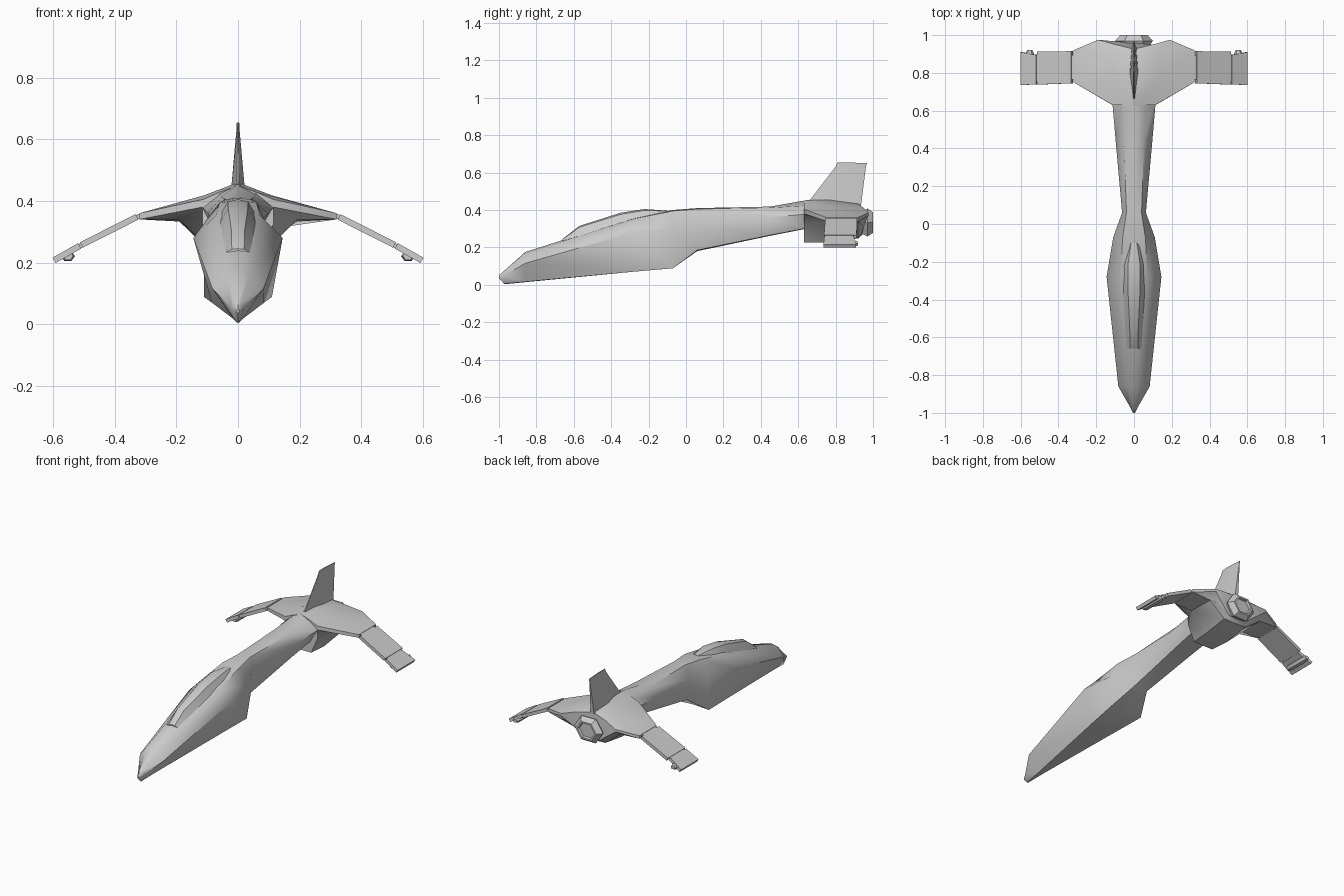
import bpy, bmesh, math

if "Cube" in bpy.data.objects:
    bpy.data.objects.remove(bpy.data.objects["Cube"])


def finish(name, bm, angle=35, mirror=False):
    bmesh.ops.remove_doubles(bm, verts=bm.verts, dist=0.0005)
    bmesh.ops.recalc_face_normals(bm, faces=bm.faces)
    me = bpy.data.meshes.new(name)
    bm.to_mesh(me)
    bm.free()
    ob = bpy.data.objects.new(name, me)
    bpy.context.collection.objects.link(ob)
    if mirror:
        ob.modifiers.new("Mirror", 'MIRROR')
    bpy.ops.object.select_all(action='DESELECT')
    ob.select_set(True)
    bpy.context.view_layer.objects.active = ob
    bpy.ops.object.shade_smooth_by_angle(angle=math.radians(angle))
    return ob


def loft(name, rings, angle=35, mirror=False):
    """Skin closed rings of (x, y, z) points and cap both ends."""
    bm = bmesh.new()
    vs = [[bm.verts.new(p) for p in r] for r in rings]
    n = len(rings[0])
    for a, b in zip(vs, vs[1:]):
        for i in range(n):
            j = (i + 1) % n
            bm.faces.new((a[i], a[j], b[j], b[i]))
    bm.faces.new(vs[0])
    bm.faces.new(vs[-1])
    return finish(name, bm, angle, mirror)


def both(y, half):
    """Close a half section (top centre to bottom centre) across x = 0."""
    pts = [(p[0], p[2] if len(p) > 2 else y, p[1]) for p in half]
    return pts + [(-x, yy, z) for x, yy, z in pts[-2:0:-1]]


def hexagon(cx, y, cz, r, sx=1.0):
    return [(cx + sx * r * math.cos(k * math.pi / 3), y,
             cz + r * math.sin(k * math.pi / 3)) for k in range(6)]


# Fuselage: pointed nose, deep belly with a step, slim neck
loft("fuselage", [
    both(-1.0, [(0, .05), (.003, .047), (.005, .042), (.003, .037), (0, .035)]),
    both(-.97, [(0, .077), (.010, .07), (.020, .05), (.004, .006), (0, .003)]),
    both(-.86, [(0, .175), (.038, .168), (.083, .115), (.014, .016), (0, .014)]),
    both(-.28, [(0, .36), (.072, .352), (.145, .28), (.085, .070), (0, .072)]),
    both(-.07, [(0, .40), (.060, .395), (.110, .29), (.110, .088), (0, .094)]),
    both(.06, [(0, .41), (.040, .405), (.063, .32), (.048, .185), (0, .18)]),
    both(.45, [(0, .418), (.053, .412), (.098, .36), (.062, .265), (0, .262)]),
    both(.66, [(0, .455), (.060, .425), (.116, .38), (.070, .305), (0, .303)]),
], 45)

# Canopy
loft("canopy", [
    both(-.66, [(0, .245), (.020, .243), (.038, .235), (0, .20)]),
    both(-.57, [(0, .315), (.022, .308), (.045, .262), (0, .22)]),
    both(-.35, [(0, .385), (.032, .376), (.060, .325), (0, .30)]),
    both(-.22, [(0, .405), (.033, .398), (.055, .360), (0, .33)]),
    both(-.10, [(0, .396), (.015, .394), (.030, .385), (0, .36)]),
], 35)

# Tail hub with the wing roots
loft("tail_hub", [
    both(.63, [(0, .45), (.06, .428), (.113, .405), (.115, .38),
               (.115, .325), (.07, .225), (0, .225)]),
    both(.75, [(0, .46), (.11, .418), (.32, .36), (.32, .34),
               (.19, .338), (.08, .225), (0, .225)]),
    both(.92, [(0, .435), (.11, .415), (.32, .36), (.32, .34),
               (.19, .333), (.08, .25), (0, .248)]),
    both(.95, [(0, .425, .925), (.10, .41, .95), (.19, .385, .975), (.19, .37, .975),
               (.11, .31, .95), (.06, .27, .94), (0, .265, .94)]),
], 35)

# Hexagonal engine nozzle with a recessed outlet
loft("engine_nozzle", [hexagon(0, y, .333, r, 1.15) for y, r in
                       ((.90, .070), (.95, .075), (.97, .087), (1.0, .063),
                        (1.0, .052), (.985, .048))], 25)

# Tail fin: swept, thin towards the tip
bm = bmesh.new()
rows = []
for pts in ([(.66, .45, .003), (.80, .44, .022), (.935, .42, .012)],
            [(.80, .632, .002), (.87, .632, .005), (.962, .632, .002)],
            [(.81, .655, .001), (.87, .654, .004), (.967, .65, .001)]):
    (y0, z0, a), (y1, z1, b), (y2, z2, c) = pts
    rows.append([bm.verts.new(p) for p in (
        (a, y0, z0), (b, y1, z1), (c, y2, z2), (-c, y2, z2), (-b, y1, z1), (-a, y0, z0))])
for r, s in zip(rows, rows[1:]):
    for i in range(6):
        j = (i + 1) % 6
        bm.faces.new((r[i], r[j], s[j], s[i]))
bm.faces.new(rows[0])
bm.faces.new(rows[-1])
finish("tail_fin", bm)


# Drooping wing panels: slabs running from one x/z point to another
def panel(name, a, b, t):
    def end(x, z, y0, y1):
        dx, dz = b[0] - a[0], b[1] - a[1]
        n = math.hypot(dx, dz)
        ox, oz = -dz / n * t / 2, dx / n * t / 2
        return [(x + ox, y0, z + oz), (x + ox, y1, z + oz),
                (x - ox, y1, z - oz), (x - ox, y0, z - oz)]
    loft(name, [end(*a), end(*b)], 30, True)


panel("wing_panel", (.328, .348, .745, .915), (.508, .257, .738, .912), .020)
panel("wing_inner_hinge", (.312, .354, .765, .895), (.335, .344, .765, .895), .014)
panel("wing_outer_hinge", (.500, .260, .755, .895), (.530, .245, .755, .895), .014)
panel("wing_tip", (.514, .254, .740, .895), (.597, .207, .735, .910), .020)

# Small pods under the wing tips
loft("wing_tip_pod", [hexagon(.552, y, .221, r, 1.2) for y, r in
                      ((.75, .014), (.77, .019), (.90, .019), (.92, .012))], 30, True)
